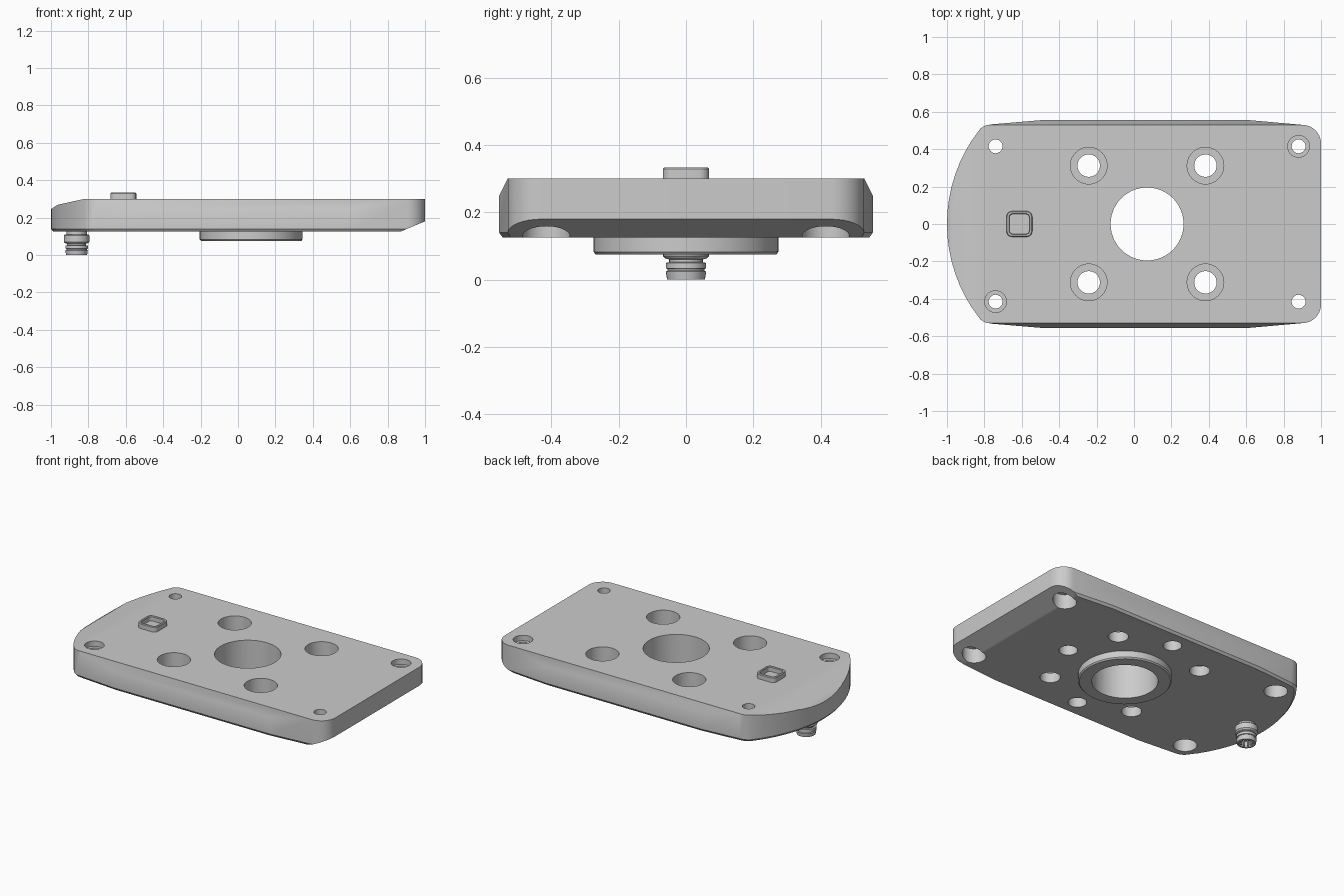
import bpy, bmesh, math
from mathutils import Vector

cube = bpy.data.objects.get("Cube")
if cube:
    bpy.data.objects.remove(cube, do_unlink=True)

grey = bpy.data.materials.new("light_grey")
grey.use_nodes = True
grey.diffuse_color = (0.6, 0.6, 0.6, 1)
grey.node_tree.nodes["Principled BSDF"].inputs["Base Color"].default_value = (0.6, 0.6, 0.6, 1)

BOTTOM, TOP = 0.125, 0.30
CENTRE_X = 0.07


def make_object(name, bm):
    bmesh.ops.recalc_face_normals(bm, faces=bm.faces)
    mesh = bpy.data.meshes.new(name)
    bm.to_mesh(mesh)
    bm.free()
    mesh.materials.append(grey)
    obj = bpy.data.objects.new(name, mesh)
    bpy.context.collection.objects.link(obj)
    return obj


def smooth(obj):
    bpy.ops.object.select_all(action="DESELECT")
    obj.select_set(True)
    bpy.context.view_layer.objects.active = obj
    bpy.ops.object.shade_smooth_by_angle(angle=math.radians(30))


def skin(bm, rings, closed=False):
    """Join stacked point rings; cap the ends unless the stack loops round."""
    rings = [[bm.verts.new(p) for p in ring] for ring in rings]
    n = len(rings[0])
    pairs = list(zip(rings, rings[1:]))
    if closed:
        pairs.append((rings[-1], rings[0]))
    else:
        bm.faces.new(rings[0])
        bm.faces.new(rings[-1])
    for a, b in pairs:
        for i in range(n):
            j = (i + 1) % n
            bm.faces.new((a[i], a[j], b[j], b[i]))


def lathe(bm, x, y, profile, closed=False, sides=40):
    skin(bm, [[(x + r * math.cos(math.tau * i / sides),
                y + r * math.sin(math.tau * i / sides), z)
               for i in range(sides)] for r, z in profile], closed)


def cut(bm, point, normal):
    """Slice away everything on the normal side and fill the slice."""
    result = bmesh.ops.bisect_plane(
        bm, geom=bm.verts[:] + bm.edges[:] + bm.faces[:], dist=1e-5,
        plane_co=point, plane_no=Vector(normal).normalized(), clear_outer=True)
    edges = [e for e in result["geom_cut"] if isinstance(e, bmesh.types.BMEdge)]
    bmesh.ops.contextual_create(bm, geom=edges)


# Plate outline: bulged sides, rounded right corners, bowed left end
half = []
for i in range(9):
    a = math.pi / 2 * i / 8
    half.append((0.9 + 0.1 * math.cos(a), 0.43 + 0.1 * math.sin(a)))
half += [(0.62, 0.555), (-0.5, 0.555), (-0.76, 0.533), (-0.795, 0.527), (-0.82, 0.512)]
bow = 0.82
for i in range(1, 9):
    a = math.asin(0.5 / bow) * (1 - i / 8)
    half.append((-1 + bow - bow * math.cos(a), bow * math.sin(a)))
outline = half + [(x, -y) for x, y in reversed(half[:-1])]

bm = bmesh.new()
skin(bm, [[(x * 0.988, y * 0.98, BOTTOM) for x, y in outline],
          [(x, y, BOTTOM + 0.015) for x, y in outline],
          [(x, y, TOP) for x, y in outline]])
for side in (1, -1):
    cut(bm, (0, side * 0.53, TOP), (0, side * 0.05, 0.025))
cut(bm, (-0.82, 0, TOP), (-0.032, 0, 0.145))
cut(bm, (-1, 0, 0.245), (-0.023, 0, 0.035))
cut(bm, (0.87, 0, BOTTOM), (0.055, 0, -0.13))
plate = make_object("base_plate", bm)

# Stepped hole cutters
bm = bmesh.new()
lathe(bm, CENTRE_X, 0, [(0.195, 0), (0.195, 0.5)], sides=56)
for sx in (-1, 1):
    for sy in (-1, 1):
        lathe(bm, CENTRE_X + 0.312 * sx, 0.312 * sy,
              [(0.06, 0), (0.06, 0.19), (0.098, 0.19), (0.098, 0.5)])
        bore = [(0.07, 0), (0.07, 0.22), (0.037, 0.22)]
        if sx == sy:
            bore += [(0.037, 0.265), (0.058, 0.265), (0.058, 0.5)]
        else:
            bore += [(0.037, 0.5)]
        lathe(bm, CENTRE_X + 0.81 * sx, 0.415 * sy, bore)
# Blind holes on the underside
for x, y in ((0, 0.435), (0, -0.435), (0.435, 0)):
    lathe(bm, CENTRE_X + x, y, [(0.055, 0), (0.055, 0.23)])
cutter = make_object("hole_cutter", bm)
cutter.hide_render = True

mod = plate.modifiers.new("holes", "BOOLEAN")
mod.operation = "DIFFERENCE"
mod.solver = "EXACT"
mod.object = cutter
bpy.context.view_layer.objects.active = plate
bpy.ops.object.modifier_apply(modifier=mod.name)
bpy.data.objects.remove(cutter, do_unlink=True)
smooth(plate)

# Raised ring under the central opening
bm = bmesh.new()
lathe(bm, CENTRE_X, 0, [(0.195, 0.13), (0.275, 0.13), (0.275, 0.083),
                        (0.268, 0.075), (0.195, 0.075)], closed=True, sides=56)
smooth(make_object("centring_ring", bm))

# Round plug under the bowed end, with a hollow socket
PLUG_X = -0.863
bm = bmesh.new()
lathe(bm, PLUG_X, 0, [
    (0.055, 0.14), (0.055, 0.11), (0.063, 0.11), (0.068, 0.105), (0.068, 0.07),
    (0.063, 0.064), (0.05, 0.06), (0.05, 0.052), (0.06, 0.05), (0.06, 0.034),
    (0.055, 0.032), (0.055, 0.027), (0.06, 0.024), (0.056, 0),
    (0.045, 0), (0.045, 0.04)], sides=32)
smooth(make_object("round_plug", bm))

# Contact ribs inside the plug socket
bm = bmesh.new()
for i in range(10):
    a = math.tau * i / 10
    lathe(bm, PLUG_X + 0.038 * math.cos(a), 0.038 * math.sin(a),
          [(0.007, 0.004), (0.007, 0.042)], sides=8)
smooth(make_object("plug_contacts", bm))


# Square socket on the top face
def rounded_square(size, radius, z):
    ring = []
    for i in range(20):
        quarter, step = divmod(i, 5)
        a = math.pi / 2 * (quarter + step / 4)
        corner = math.pi / 2 * quarter + math.pi / 4
        reach = (size - radius) * math.sqrt(2)
        ring.append((-0.613 + reach * math.cos(corner) + radius * math.cos(a),
                     reach * math.sin(corner) + radius * math.sin(a), z))
    return ring


bm = bmesh.new()
skin(bm, [rounded_square(*level) for level in (
    (0.069, 0.03, TOP - 0.01), (0.069, 0.03, 0.329), (0.065, 0.026, 0.333),
    (0.056, 0.02, 0.333), (0.053, 0.018, 0.329), (0.053, 0.018, TOP + 0.002))])
smooth(make_object("square_socket", bm))
